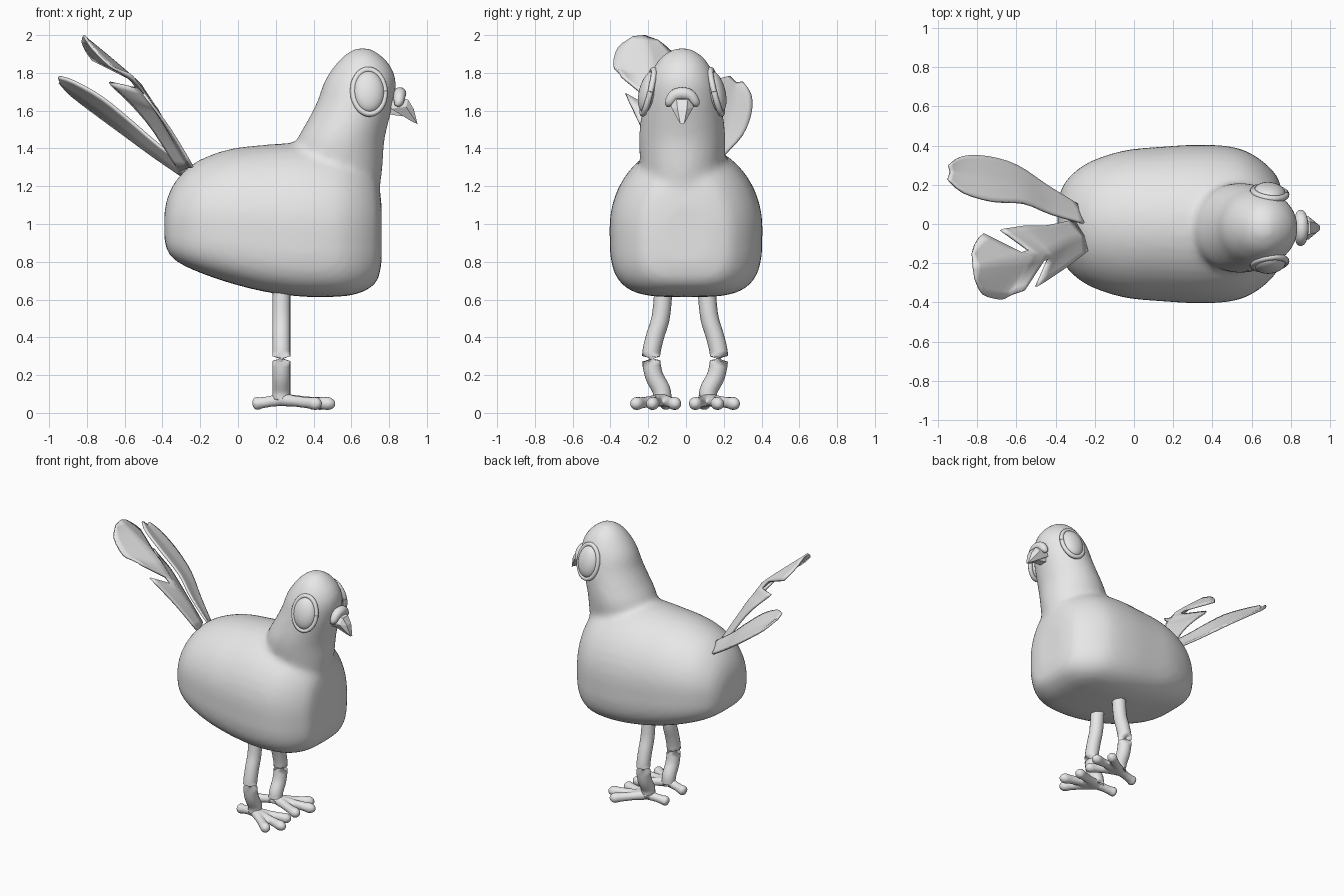
import bpy
import bmesh
from math import sin, cos, pi, radians
from mathutils import Vector, Matrix

default_cube = bpy.data.objects.get("Cube")
if default_cube:
    bpy.data.objects.remove(default_cube, do_unlink=True)

grey = bpy.data.materials.new("plain grey")
grey.use_nodes = True
grey.diffuse_color = (0.8, 0.8, 0.8, 1)
grey.node_tree.nodes["Principled BSDF"].inputs["Base Color"].default_value = grey.diffuse_color

HEAD_Y = -0.02


def finish(bm, name, smooth=True, recalc=True):
    """Turn a bmesh into a named, shaded object."""
    if recalc:
        bmesh.ops.recalc_face_normals(bm, faces=bm.faces[:])
    mesh = bpy.data.meshes.new(name)
    bm.to_mesh(mesh)
    bm.free()
    mesh.materials.append(grey)
    for poly in mesh.polygons:
        poly.use_smooth = smooth
    obj = bpy.data.objects.new(name, mesh)
    bpy.context.collection.objects.link(obj)
    return obj


def refine(rows, steps=4):
    """Smoothly interpolate rows of numbers (Catmull-Rom)."""
    rows = [Vector(row) for row in rows]
    padded = [rows[0]] + rows + [rows[-1]]
    result = []
    for a, b, c, d in zip(padded, padded[1:], padded[2:], padded[3:]):
        for k in range(steps):
            t = k / steps
            result.append(b + (c - a) * (t / 2)
                          + (a * 2 - b * 5 + c * 4 - d) * (t * t / 2)
                          + (b * 3 - a - c * 3 + d) * (t ** 3 / 2))
    return result + [rows[-1]]


def loft(bm, rings):
    """Skin closed rings and cap both ends."""
    loops = [[bm.verts.new(p) for p in ring] for ring in rings]
    count = len(loops[0])
    for low, high in zip(loops, loops[1:]):
        for i in range(count):
            j = (i + 1) % count
            bm.faces.new((low[i], low[j], high[j], high[i]))
    bm.faces.new(loops[0])
    bm.faces.new(loops[-1])


def tube(bm, path, sides=16):
    """Round tube along rows of x, y, z, radius."""
    rows = refine(path)
    points = [row.to_3d() for row in rows]
    rings = []
    for i, row in enumerate(rows):
        ahead = points[min(i + 1, len(points) - 1)] - points[max(i - 1, 0)]
        turn = ahead.to_track_quat('Z', 'Y')
        rings.append([points[i] + turn @ Vector((cos(a), sin(a), 0)) * row[3]
                      for a in (2 * pi * k / sides for k in range(sides))])
    loft(bm, rings)


def blend(obj, voxel, repeats):
    """Fuse overlapping shells into one soft surface."""
    remesh = obj.modifiers.new("fuse", 'REMESH')
    remesh.mode = 'VOXEL'
    remesh.voxel_size = voxel
    remesh.use_smooth_shade = True
    soften = obj.modifiers.new("soften", 'SMOOTH')
    soften.factor = 0.5
    soften.iterations = repeats


def body_ring(row, sides=40):
    x, low, high, half = row
    middle = low + 0.45 * (high - low)
    ring = []
    for k in range(sides):
        c, s = cos(2 * pi * k / sides), sin(2 * pi * k / sides)
        power = 1 if s > 0 else 0.55
        reach = high - middle if s > 0 else middle - low
        y = half * abs(c) ** power * (1 if c > 0 else -1)
        z = reach * abs(s) ** power * (1 if s > 0 else -1)
        ring.append((x, y, middle + z))
    return ring


def neck_ring(row, sides=32):
    z, back, front, half = row
    return [((back + front) / 2 + (front - back) / 2 * cos(a), HEAD_Y + half * sin(a), z)
            for a in (2 * pi * k / sides for k in range(sides))]


# Body sections: x, bottom, top, half width
body_rows = [(-.39, .92, 1.06, .10), (-.37, .85, 1.15, .18), (-.32, .80, 1.24, .25),
             (-.22, .75, 1.33, .32), (-.05, .69, 1.395, .375), (.15, .64, 1.42, .395),
             (.35, .615, 1.43, .405), (.52, .615, 1.41, .39), (.63, .63, 1.37, .34),
             (.71, .67, 1.30, .27), (.745, .72, 1.22, .21), (.76, .80, 1.1, .12)]
# Neck and head sections: height, back, front, half width
neck_rows = [(1.1, .32, .74, .20), (1.3, .28, .765, .22), (1.44, .31, .775, .23),
             (1.55, .37, .80, .22), (1.65, .42, .825, .205), (1.75, .455, .837, .185),
             (1.83, .505, .812, .15), (1.89, .56, .76, .105), (1.93, .62, .70, .04)]
bm = bmesh.new()
loft(bm, [body_ring(row) for row in refine(body_rows)])
loft(bm, [neck_ring(row) for row in refine(neck_rows)])
blend(finish(bm, "body_and_head"), 0.02, 8)

# Eyes with raised rims
for side, label in ((1, "left"), (-1, "right")):
    place = (Matrix.Translation((0.693, HEAD_Y + side * 0.18, 1.7))
             @ Matrix.Rotation(radians(-8 * side), 4, 'Z')
             @ Matrix.Rotation(radians(14 * side), 4, 'X'))
    bm = bmesh.new()
    bmesh.ops.create_uvsphere(bm, u_segments=28, v_segments=16, radius=1,
                              matrix=place @ Matrix.Diagonal((.082, .048, .112, 1)))
    finish(bm, label + "_eye")
    bm = bmesh.new()
    rim = []
    for k in range(33):
        a = 2 * pi * k / 32
        spot = place @ Vector((.085 * cos(a), 0, .12 * sin(a)))
        rim.append((*spot, 0.016))
    tube(bm, rim, 8)
    finish(bm, label + "_eye_rim")

# Arched cere over the beak
bm = bmesh.new()
tube(bm, [(.84, HEAD_Y - .075, 1.625, .012), (.85, HEAD_Y - .068, 1.645, .026),
          (.855, HEAD_Y - .04, 1.68, .032), (.857, HEAD_Y, 1.69, .034),
          (.855, HEAD_Y + .04, 1.68, .032), (.85, HEAD_Y + .068, 1.645, .026),
          (.84, HEAD_Y + .075, 1.625, .012)])
finish(bm, "cere")


def faceted(name, points):
    """Flat-sided symmetric solid from x, half width, z corners."""
    bm = bmesh.new()
    for x, half, z in points:
        for side in (1, -1):
            bm.verts.new((x, HEAD_Y + side * half, z))
    bmesh.ops.convex_hull(bm, input=bm.verts[:])
    finish(bm, name, smooth=False)


faceted("upper_beak", [(.81, .05, 1.67), (.81, .055, 1.61), (.89, .06, 1.62),
                       (.90, .03, 1.66), (.93, .025, 1.61), (.95, .01, 1.53), (.925, .015, 1.54)])
faceted("lower_beak", [(.79, .04, 1.62), (.80, .03, 1.58), (.88, .035, 1.61), (.87, .025, 1.57)])

# Legs and feet
leg_path = [(.117, .7), (.117, .62), (.13, .5), (.16, .4), (.18, .3), (.165, .2), (.125, .12), (.12, .06)]
toe_tips = [(.42, .265), (.49, .175), (.45, .05), (.09, .10)]
for side, label in ((1, "left"), (-1, "right")):
    bm = bmesh.new()
    tube(bm, [(.23, side * y - .005, z, .048) for y, z in leg_path])
    finish(bm, label + "_leg")
    bm = bmesh.new()
    heel = Vector((.23, side * .125 - .005, .07))
    for x, y in toe_tips:
        tip = Vector((x, side * y - .005, .048))
        rows = []
        for t, radius in ((-.1, .02), (0, .034), (.4, .03), (.75, .031), (.95, .036), (1.06, .024), (1.1, .008)):
            rows.append((*heel.lerp(tip, t), radius))
        tube(bm, rows, 12)
    blend(finish(bm, label + "_foot"), 0.01, 3)


def feather(name, stations, torn=(), across=5, steps=3):
    """Blade skinned through outer edge, spine and inner edge; torn rows stay open."""
    rows = refine([outer + spine + inner for outer, spine, inner in stations], steps)
    bm = bmesh.new()
    grid = []
    for row in rows:
        outer, spine, inner = Vector(row[:3]), Vector(row[3:6]), Vector(row[6:])
        line = [outer.lerp(spine, k / across) for k in range(across)]
        line += [spine.lerp(inner, k / across) for k in range(across + 1)]
        grid.append([bm.verts.new(p) for p in line])
    for i in range(len(grid) - 1):
        for k in range(2 * across):
            half = "outer" if k < across else "inner"
            if (i // steps, half) in torn and k not in (across - 1, across):
                continue
            bm.faces.new((grid[i][k], grid[i][k + 1], grid[i + 1][k + 1], grid[i + 1][k]))
    bmesh.ops.delete(bm, geom=[v for v in bm.verts if not v.link_faces], context='VERTS')
    obj = finish(bm, name)
    shell = obj.modifiers.new("thickness", 'SOLIDIFY')
    shell.thickness = 0.014
    shell.offset = 0


# Tail feathers
edges = [((-.29, .10, 1.25), (-.24, .0, 1.29)), ((-.45, .20, 1.36), (-.42, .05, 1.42)),
         ((-.6, .30, 1.47), (-.56, .105, 1.54)), ((-.75, .345, 1.58), (-.72, .115, 1.67)),
         ((-.88, .345, 1.68), (-.87, .16, 1.755)), ((-.945, .30, 1.75), (-.95, .23, 1.78))]
feather("left_tail_feather",
        [(o, tuple((Vector(o) + Vector(i)) / 2 + Vector((.01, 0, -.02))), i) for o, i in edges])

feather("right_tail_feather", [
    ((-.24, -.14, 1.30), (-.26, -.06, 1.30), (-.31, .02, 1.28)),
    ((-.36, -.23, 1.50), (-.33, -.08, 1.42), (-.45, -.01, 1.50)),
    ((-.50, -.32, 1.69), (-.42, -.14, 1.59), (-.55, -.01, 1.62)),
    ((-.56, -.34, 1.78), (-.44, -.15, 1.62), (-.62, -.02, 1.69)),
    ((-.62, -.36, 1.81), (-.50, -.16, 1.71), (-.68, -.03, 1.75)),
    ((-.68, -.385, 1.84), (-.53, -.17, 1.75), (-.77, -.05, 1.87)),
    ((-.77, -.36, 1.93), (-.68, -.19, 1.88), (-.81, -.10, 1.93)),
    ((-.81, -.28, 1.99), (-.82, -.22, 1.995), (-.825, -.15, 1.97)),
], torn={(2, "outer"), (4, "inner")})
